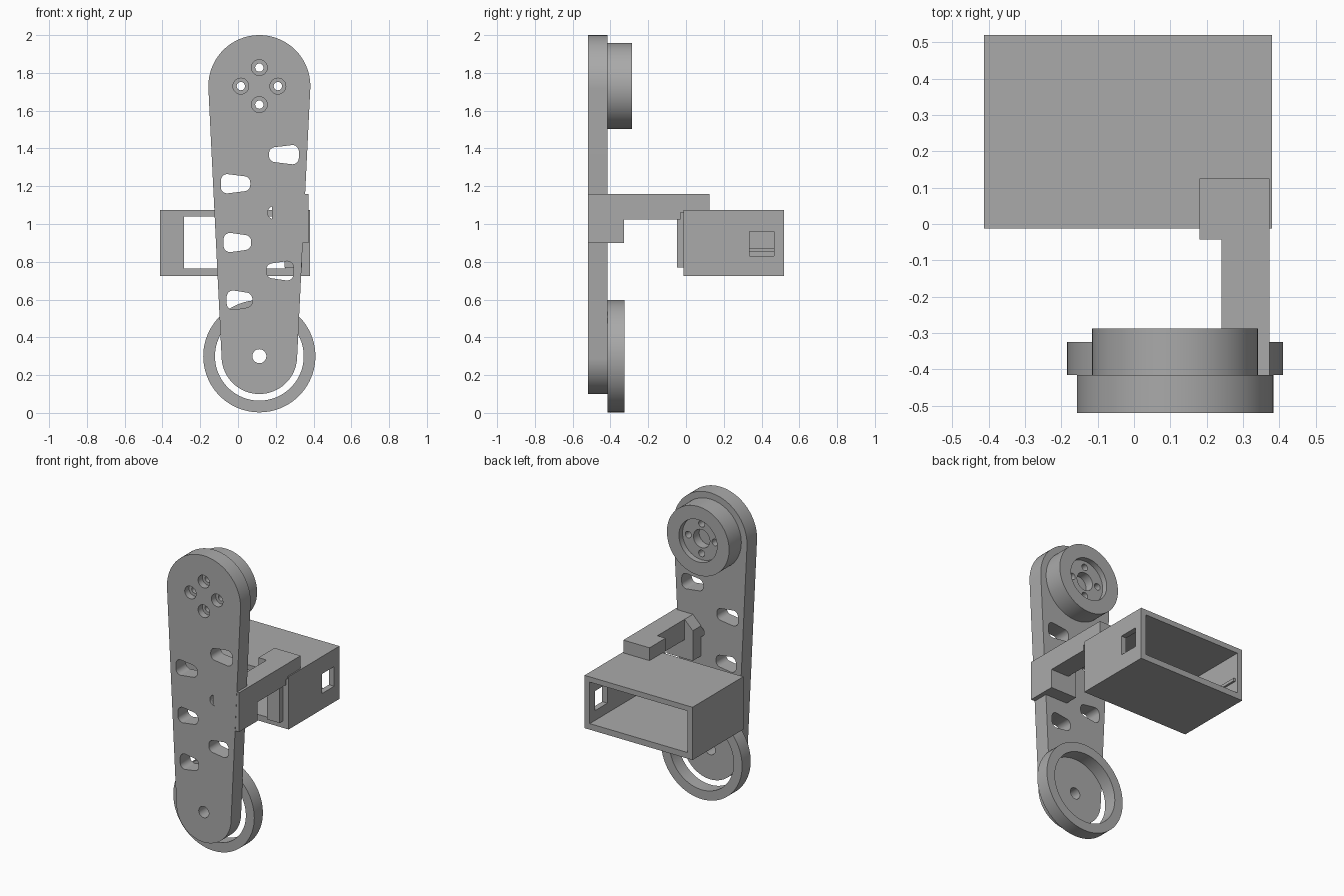
import bpy, bmesh, math
from mathutils import Vector
from mathutils.geometry import convex_hull_2d

if "Cube" in bpy.data.objects:
    bpy.data.objects.remove(bpy.data.objects["Cube"], do_unlink=True)

grey = bpy.data.materials.new("plain grey")
grey.use_nodes = True
COLOR = (0.4, 0.4, 0.4, 1)
grey.diffuse_color = COLOR
grey.node_tree.nodes["Principled BSDF"].inputs["Base Color"].default_value = COLOR

CX = 0.113            # arm centre line
TOP, BOTTOM = 1.73, 0.30
FRONT, BACK = -0.52, -0.415


def prism(name, points, y0, y1):
    """Extrude an (x, z) outline from y0 to y1."""
    bm = bmesh.new()
    face = bm.faces.new([bm.verts.new((x, y0, z)) for x, z in points])
    new = bmesh.ops.extrude_face_region(bm, geom=[face])["geom"]
    verts = [v for v in new if isinstance(v, bmesh.types.BMVert)]
    bmesh.ops.translate(bm, vec=(0, y1 - y0, 0), verts=verts)
    bmesh.ops.recalc_face_normals(bm, faces=bm.faces)
    mesh = bpy.data.meshes.new(name)
    bm.to_mesh(mesh)
    bm.free()
    mesh.materials.append(grey)
    obj = bpy.data.objects.new(name, mesh)
    bpy.context.collection.objects.link(obj)
    return obj


def rounded(name, circles, y0, y1, n=64):
    """Prism around the convex hull of (x, z, radius) circles."""
    pts = []
    for x, z, r in circles:
        for i in range(n):
            a = math.tau * i / n
            pts.append(Vector((x + r * math.cos(a), z + r * math.sin(a))))
    return prism(name, [pts[i] for i in convex_hull_2d(pts)], y0, y1)


def block(name, x0, x1, y0, y1, z0, z1):
    return prism(name, [(x0, z0), (x1, z0), (x1, z1), (x0, z1)], y0, y1)


def cut(obj, cutters):
    """Subtract the cutters, then remove them."""
    for c in cutters:
        mod = obj.modifiers.new("cut", "BOOLEAN")
        mod.operation, mod.solver, mod.object = "DIFFERENCE", "EXACT", c
    bpy.context.view_layer.update()
    graph = bpy.context.evaluated_depsgraph_get()
    mesh = bpy.data.meshes.new_from_object(obj.evaluated_get(graph))
    obj.modifiers.clear()
    obj.data = mesh
    for c in cutters:
        bpy.data.objects.remove(c, do_unlink=True)


def slot(x, z, width, side):
    """Tapered rounded slot, taller towards the given side."""
    r, half = 0.034, width / 2
    corners = [(x + s * side * (half - r), z + k * (h - r), r)
               for s, h in ((1, 0.051), (-1, 0.04)) for k in (1, -1)]
    return rounded("slot_cutter", corners, FRONT - 0.1, BACK + 0.05, 32)


bolts = [(CX + 0.098 * dx, TOP + 0.098 * dz)
         for dx, dz in ((1, 0), (-1, 0), (0, 1), (0, -1))]


def bolt_holes(r, y0, y1):
    return [rounded("bolt_cutter", [(x, z, r)], y0, y1, 24) for x, z in bolts]


# Tapered arm plate with slots, counterbored bolt holes and axle hole
arm = rounded("arm_plate", [(CX, TOP, 0.27), (CX, BOTTOM, 0.2)], FRONT, BACK, 128)
cut(arm, [slot(0.243, 1.367, 0.158, 1), slot(-0.013, 1.213, 0.156, -1),
          slot(-0.003, 0.902, 0.146, -1), slot(0.222, 0.752, 0.144, 1),
          slot(0.008, 0.597, 0.136, -1),
          rounded("axle_cutter", [(CX, BOTTOM, 0.037)], -1, 0),
          rounded("pin_cutter", [(0.192, 1.06, 0.035)], -1, 0, 32)]
    + bolt_holes(0.022, -1, 0) + bolt_holes(0.042, -1, FRONT + 0.045))

# Pulley hub with a recessed face and blind centre bore
hub = rounded("upper_hub", [(CX, TOP, 0.228)], BACK, -0.287, 96)
cut(hub, [rounded("recess_cutter", [(CX, TOP, 0.14)], -0.325, 0),
          rounded("bore_cutter", [(CX, TOP, 0.06)], -0.385, 0)]
    + bolt_holes(0.022, -1, 0))

# Lower ring
ring = rounded("lower_ring", [(CX, BOTTOM, 0.297)], BACK, -0.325, 96)
cut(ring, [rounded("ring_cutter", [(CX, BOTTOM, 0.235)], -1, 0, 96)])

# Bracket joining the arm to the box
prism("bracket_foot", [(0.18, 0.9), (0.372, 0.9), (0.372, 1.16), (0.24, 1.16),
                       (0.18, 1.1)], FRONT + 0.001, -0.328)
block("bracket_beam", 0.24, 0.372, -0.34, -0.03, 1.025, 1.16)
block("bracket_top_tab", 0.18, 0.372, -0.043, 0.125, 1.06, 1.16)
prism("bracket_front_tab", [(0.245, 0.77), (0.338, 0.77), (0.338, 1.07),
                            (0.245, 1.07)], -0.047, 0.0)

# Open-backed box with a front opening and a side window
box = block("box", -0.412, 0.38, -0.012, 0.52, 0.725, 1.075)
cut(box, [block("cavity_cutter", -0.375, 0.342, 0.028, 0.6, 0.765, 1.04),
          block("front_cutter", -0.285, 0.25, -0.1, 0.1, 0.765, 1.04),
          block("window_cutter", 0.3, 0.5, 0.335, 0.465, 0.83, 0.96)])

# Slim guide rail on the closed side wall
block("guide_rail", -0.38, -0.362, 0.02, 0.5, 0.852, 0.872)

# Smooth the round walls, keep the edges sharp
for obj in (arm, hub, ring):
    bpy.ops.object.select_all(action="DESELECT")
    obj.select_set(True)
    bpy.context.view_layer.objects.active = obj
    bpy.ops.object.shade_smooth_by_angle(angle=math.radians(30))
